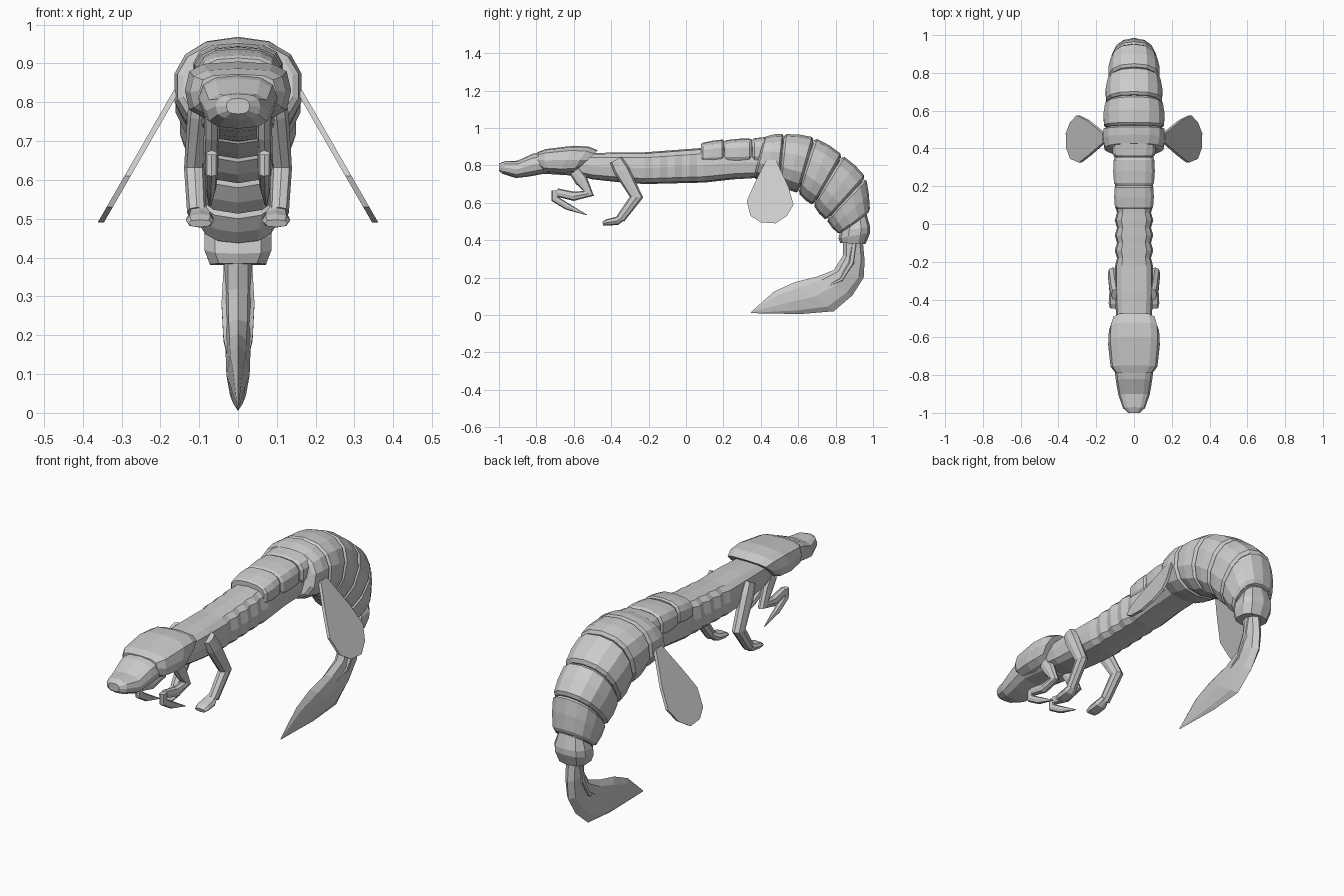
import bpy, bmesh, math
from mathutils import Vector

if "Cube" in bpy.data.objects:
    bpy.data.objects.remove(bpy.data.objects["Cube"])


def ring(top, bot, w, n=12, p=0.8, x0=0.0):
    """Closed cross-section between two (y, z) points with half width w."""
    t, b = Vector(top), Vector(bot)
    mid, half = (t + b) / 2, (t - b) / 2
    pts = []
    for i in range(n):
        a = 2 * math.pi * i / n
        s, c = math.sin(a), math.cos(a)
        q = mid + half * math.copysign(abs(c) ** p, c)
        pts.append((x0 + w * math.copysign(abs(s) ** p, s), q.x, q.y))
    return pts


def finish(name, bm, mirror=False):
    bmesh.ops.recalc_face_normals(bm, faces=bm.faces)
    me = bpy.data.meshes.new(name)
    bm.to_mesh(me)
    bm.free()
    ob = bpy.data.objects.new(name, me)
    bpy.context.collection.objects.link(ob)
    if mirror:
        ob.modifiers.new("mirror", 'MIRROR')
    return ob


def loft(name, rings, mirror=False):
    bm = bmesh.new()
    vs = [[bm.verts.new(p) for p in r] for r in rings]
    n = len(vs[0])
    for a, b in zip(vs, vs[1:]):
        for i in range(n):
            j = (i + 1) % n
            bm.faces.new((a[i], a[j], b[j], b[i]))
    bm.faces.new(vs[0])
    bm.faces.new(vs[-1])
    return finish(name, bm, mirror)


def limb(name, pts, n=8):
    """Mirrored bent limb; points are (x, y, z, depth radius, side radius)."""
    rings = []
    for i, (x, y, z, r, w) in enumerate(pts):
        here = Vector((y, z))
        d = Vector((0, 0))
        if i:
            d += (here - Vector(pts[i - 1][1:3])).normalized()
        if i < len(pts) - 1:
            d += (Vector(pts[i + 1][1:3]) - here).normalized()
        d.normalize()
        nrm = Vector((-d.y, d.x)) * r
        rings.append(ring(here + nrm, here - nrm, w, n, 0.85, x))
    return loft(name, rings, True)


def plate(name, a, b, p=0.85):
    """Armour band between two boundaries (top, bottom, half width)."""
    rings = []
    for t, s in ((0, .9), (.08, .99), (.5, 1.03), (.9, 1.0), (.98, .9)):
        top = Vector(a[0]).lerp(Vector(b[0]), t)
        bot = Vector(a[1]).lerp(Vector(b[1]), t)
        mid = (top + bot) / 2
        rings.append(ring(mid + (top - mid) * s, mid + (bot - mid) * s,
                          (a[2] + (b[2] - a[2]) * t) * s, 14, p))
    return loft(name, rings)


# Long front body with scalloped ribs
body = [(-.66, .85, .77, .07), (-.5, .865, .725, .095), (-.36, .87, .71, .1), (-.22, .87, .70, .1)]
for i in range(1, 9):
    body.append((-.22 + i * .04, .87 + i * .003, .70 + i * .001, .09 if i % 2 else .102))
body += [(.25, .9, .725, .1), (.5, .9, .74, .105)]
loft("front_body", [ring((y, t), (y, b), w, 12, .6) for y, t, b, w in body])

# Small back plates
for i, (y0, y1, t0, t1, b, w) in enumerate([(.08, .205, .92, .94, .8, .104),
                                            (.205, .355, .935, .945, .8, .109),
                                            (.355, .5, .945, .955, .8, .115)]):
    plate(f"back_plate_{i + 1}", ((y0, t0), (y0, b), w), ((y1, t1), (y1, b), w), .7)

# Large curved abdomen bands
bounds = [((.42, .955), (.36, .73), .16), ((.525, .97), (.50, .695), .165),
          ((.69, .95), (.60, .65), .155), ((.84, .855), (.68, .585), .142),
          ((.965, .735), (.75, .505), .125), ((.985, .55), (.82, .43), .10)]
for i, (a, b) in enumerate(zip(bounds, bounds[1:])):
    plate(f"abdomen_band_{i + 1}", a, b)
loft("abdomen_core", [ring(Vector(t).lerp(Vector(b), .1), Vector(b).lerp(Vector(t), .1), w * .88)
                      for t, b, w in bounds])
loft("tail_collar", [ring(t, b, w, 10) for t, b, w in [
    ((.965, .54), (.85, .47), .07), ((.985, .47), (.825, .45), .09),
    ((.985, .44), (.815, .41), .09), ((.96, .38), (.825, .385), .075)]])

# Tail blade with side spurs
loft("tail_blade", [ring(t, b, w, 8, 1.1) for t, b, w in [
    ((.945, .40), (.84, .40), .037), ((.955, .29), (.84, .32), .037),
    ((.95, .2), (.79, .24), .035), ((.89, .105), (.70, .205), .032),
    ((.79, .02), (.58, .175), .03), ((.61, .005), (.47, .125), .018),
    ((.345, .01), (.35, .018), .002)]])
limb("tail_spur", [(.022, .90, .39, .016, .016), (.03, .885, .28, .016, .014),
                   (.027, .83, .19, .012, .012), (.02, .72, .135, .002, .006)], 6)

# Head: snout, jaw and flared crest
loft("snout", [ring(t, b, w, 12, .75) for t, b, w in [
    ((-1, .81), (-1, .77), .03), ((-.97, .822), (-.98, .755), .058),
    ((-.9, .825), (-.91, .732), .083), ((-.82, .862), (-.84, .74), .096),
    ((-.74, .88), (-.76, .755), .105), ((-.55, .87), (-.6, .745), .09)]])
loft("head_crest", [ring(t, b, w, 12, .6) for t, b, w in [
    ((-.79, .872), (-.79, .79), .098), ((-.75, .887), (-.76, .765), .124),
    ((-.60, .905), (-.68, .755), .137), ((-.52, .9), (-.61, .76), .133),
    ((-.47, .88), (-.58, .78), .118)]])

# Walking legs with feet
limb("walking_leg", [(.095, -.375, .83, .035, .025), (.1, -.345, .775, .042, .03),
                     (.112, -.265, .63, .036, .027), (.106, -.35, .515, .025, .025)])
limb("foot", [(.1, -.335, .525, .018, .02), (.098, -.37, .503, .022, .034),
              (.098, -.42, .495, .018, .036), (.098, -.445, .488, .01, .03)])

# Grasping front claws
limb("grasping_arm", [(.068, -.595, .77, .032, .02), (.068, -.56, .72, .035, .02),
                      (.07, -.52, .65, .03, .02), (.07, -.6, .635, .025, .02),
                      (.068, -.69, .655, .022, .017)])
limb("claw", [(.068, -.70, .665, .02, .016), (.068, -.70, .62, .021, .016),
              (.07, -.635, .58, .018, .014), (.072, -.53, .535, .002, .003)])

# Side paddles
outline = [(.43, .83), (.365, .70), (.325, .61), (.345, .53), (.40, .495),
           (.48, .49), (.54, .53), (.575, .59), (.55, .68), (.48, .83)]
loft("side_paddle", [[(.15 + (.83 - z) * .575 + dx, y, z) for y, z in outline]
                     for dx in (0, .016)], True)
